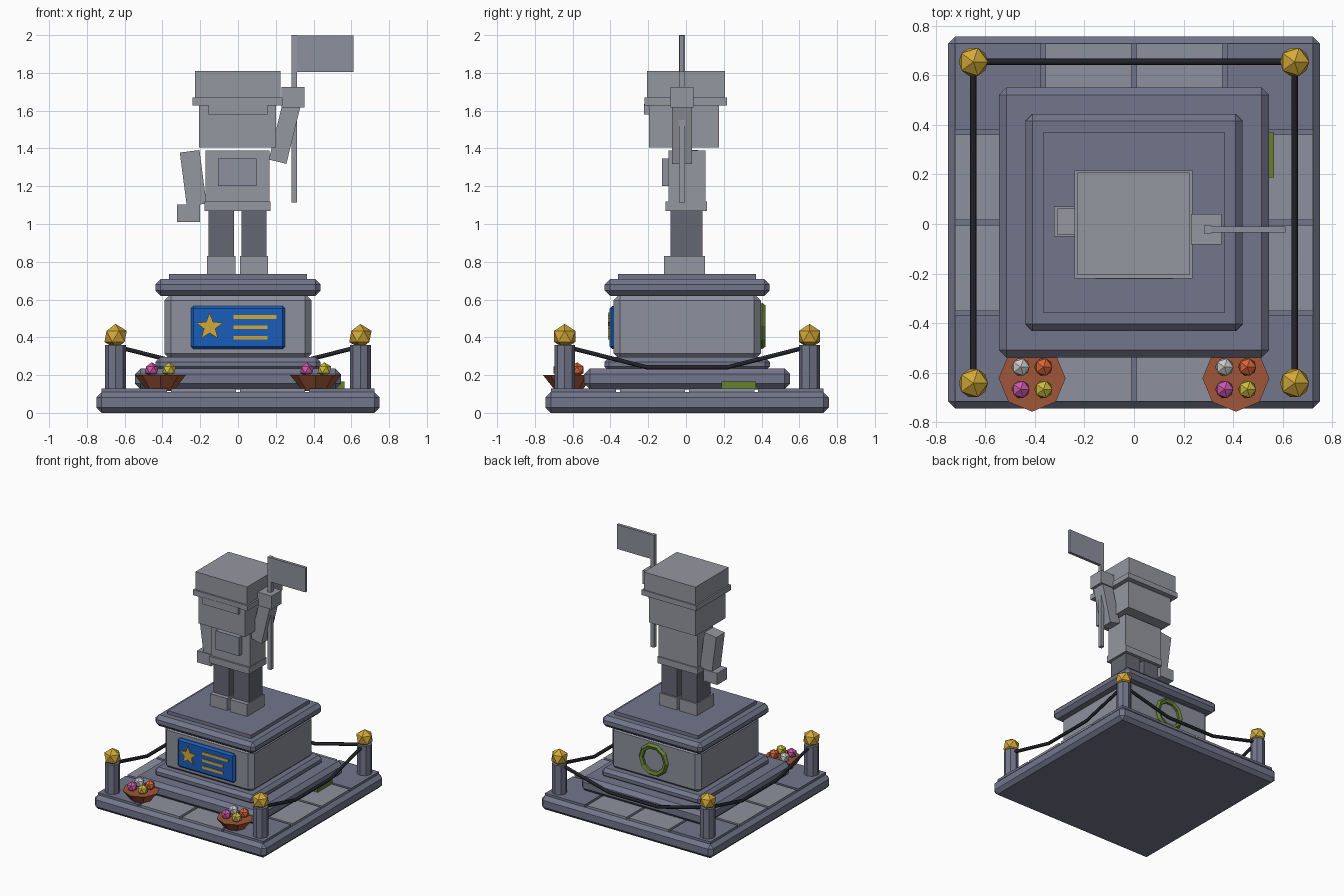
import bpy, bmesh, math
from mathutils import Vector

if "Cube" in bpy.data.objects:
    bpy.data.objects.remove(bpy.data.objects["Cube"])

YO = 0.006  # depth offset of the stonework, the planters overhang the front


def material(name, r, g, b):
    m = bpy.data.materials.new(name)
    m.diffuse_color = (r, g, b, 1)
    m.use_nodes = True
    m.node_tree.nodes["Principled BSDF"].inputs["Base Color"].default_value = m.diffuse_color
    return m


STONE = material("blue_stone", 0.17, 0.18, 0.26)
PALE = material("pale_stone", 0.27, 0.28, 0.34)
DARK = material("dark_stone", 0.13, 0.135, 0.17)
STATUE = material("statue_grey", 0.30, 0.31, 0.35)
GOLD = material("gold", 0.65, 0.40, 0.04)
BLUE = material("plaque_blue", 0.01, 0.11, 0.50)
ROPE = material("rope_black", 0.015, 0.017, 0.022)
GREEN = material("leaf_green", 0.13, 0.22, 0.03)
CLAY = material("clay", 0.35, 0.09, 0.04)
FLOWERS = [("white", material("petal_white", 0.65, 0.65, 0.62), -1, 1),
           ("orange", material("petal_orange", 0.70, 0.13, 0.04), 1, 1),
           ("pink", material("petal_pink", 0.60, 0.10, 0.40), -1, -1),
           ("yellow", material("petal_yellow", 0.60, 0.50, 0.05), 1, -1)]


def finish(name, mat, bevel=0):
    o = bpy.context.object
    o.name = name
    o.data.materials.append(mat)
    if bevel:
        b = o.modifiers.new("chamfer", "BEVEL")
        b.width = bevel
        b.segments = 1
    return o


def box(name, x, y, z, mat, bevel=0, tilt=0):
    """Box from (min, max) ranges, optionally tilted about the y axis."""
    ranges = (x, y, z)
    bpy.ops.mesh.primitive_cube_add(size=1, location=[(a + b) / 2 for a, b in ranges])
    o = bpy.context.object
    size = [b - a for a, b in ranges]
    for v in o.data.vertices:
        v.co = Vector([c * s for c, s in zip(v.co, size)])
    o.rotation_euler.y = tilt
    return finish(name, mat, bevel)


def square(name, half, z, mat, bevel=0):
    return box(name, (-half, half), (YO - half, YO + half), z, mat, bevel)


def gem(name, loc, r, mat):
    bpy.ops.mesh.primitive_ico_sphere_add(subdivisions=1, radius=r, location=loc)
    return finish(name, mat)


def cone(name, r1, r2, z, x, y, mat):
    bpy.ops.mesh.primitive_cone_add(vertices=8, radius1=r1, radius2=r2, depth=z[1] - z[0],
                                    location=(x, y, (z[0] + z[1]) / 2))
    return finish(name, mat)


# Stepped pedestal
square("base_slab", 0.75, (0, 0.11), STONE, 0.028)
square("lower_step", 0.545, (0.125, 0.236), STONE, 0.03)
square("die_foot", 0.438, (0.22, 0.295), STONE, 0.025)
square("pedestal_die", 0.39, (0.28, 0.63), PALE, 0.035)
square("pedestal_cap", 0.437, (0.62, 0.708), STONE, 0.028)
square("cap_plate", 0.365, (0.70, 0.735), STONE)

# Paving on the slab
for i in range(4):
    for j in range(4):
        x, y = (i - 1.5) * 0.366, YO + (j - 1.5) * 0.366
        box("paving_tile", (x - 0.173, x + 0.173), (y - 0.173, y + 0.173),
            (0.10, 0.128), PALE if (i + j) % 3 else STONE)

# Corner posts with finials
for sx in (-1, 1):
    for sy in (-1, 1):
        x, y = sx * 0.648, YO + sy * 0.648
        cone("corner_post", 0.055, 0.055, (0.11, 0.36), x, y, STONE)
        gem("post_finial", (x, y, 0.405), 0.066, GOLD)


# Sagging ropes on the left, right and back
def rope(name, a, b):
    c = bpy.data.curves.new(name, "CURVE")
    c.dimensions = "3D"
    c.bevel_depth = 0.013
    c.bevel_resolution = 1
    c.use_fill_caps = True
    s = c.splines.new("POLY")
    s.points.add(3)
    for k, p in enumerate(s.points):
        t = k / 3
        q = Vector(a).lerp(Vector(b), t)
        p.co = (q.x, q.y + YO, 0.352 - 0.495 * t * (1 - t), 1)
    o = bpy.data.objects.new(name, c)
    bpy.context.collection.objects.link(o)
    c.materials.append(ROPE)


P = 0.648
rope("left_rope", (-P, -P, 0), (-P, P, 0))
rope("right_rope", (P, -P, 0), (P, P, 0))
rope("back_rope", (-P, P, 0), (P, P, 0))

# Plaque with raised star and bars
box("plaque", (-0.25, 0.25), (-0.405, -0.37), (0.338, 0.566), BLUE, 0.014)
for x1, z in ((0.203, 0.508), (0.157, 0.453), (0.157, 0.398)):
    box("plaque_bar", (-0.025, x1), (-0.412, -0.395), (z - 0.01, z + 0.01), GOLD)
bm = bmesh.new()
ring = []
for k in range(10):
    r = 0.032 if k % 2 else 0.076
    a = math.pi / 2 + k * math.pi / 5
    ring.append(bm.verts.new((-0.15 + r * math.cos(a), -0.395, 0.455 + r * math.sin(a))))
face = bm.faces.new(ring)
ext = bmesh.ops.extrude_face_region(bm, geom=[face])
for v in ext["geom"]:
    if isinstance(v, bmesh.types.BMVert):
        v.co.y -= 0.018
bmesh.ops.recalc_face_normals(bm, faces=bm.faces)
mesh = bpy.data.meshes.new("plaque_star")
bm.to_mesh(mesh)
bm.free()
mesh.materials.append(GOLD)
bpy.context.collection.objects.link(bpy.data.objects.new("plaque_star", mesh))

# Wreath on the back and moss by the step
bpy.ops.mesh.primitive_torus_add(major_segments=10, minor_segments=5, major_radius=0.108,
                                 minor_radius=0.021, location=(0, 0.402, 0.46),
                                 rotation=(math.pi / 2, 0, 0))
finish("wreath", GREEN)
box("moss_strip", (0.52, 0.565), (0.188, 0.37), (0.125, 0.165), GREEN)

# Flower pots
for sx in (-1, 1):
    px, py = sx * 0.411, -0.622
    cone("flower_pot", 0.068, 0.135, (0.115, 0.2), px, py, CLAY)
    for name, mat, dx, dy in FLOWERS:
        gem(name + "_flower", (px + dx * 0.046, py + dy * 0.045, 0.228), 0.04, mat)

# Statue: legs and shoes
for x0, x1 in ((-0.164, -0.014), (0.01, 0.16)):
    box("shoe", (x0, x1), (-0.116, 0.10), (0.73, 0.83), STATUE)
    box("leg", (x0 + 0.008, x1 - 0.008), (-0.082, 0.088), (0.82, 1.08), DARK)

# Body and head
box("belt", (-0.177, 0.172), (-0.108, 0.112), (1.068, 1.12), STATUE)
box("torso", (-0.172, 0.168), (-0.093, 0.104), (1.11, 1.39), STATUE)
box("chest_panel", (-0.106, 0.098), (-0.127, -0.08), (1.2, 1.346), PALE)
box("head", (-0.206, 0.2), (-0.197, 0.174), (1.405, 1.64), STATUE)
box("hat_brim", (-0.24, 0.236), (-0.22, 0.216), (1.628, 1.67), STATUE)
box("hat_visor", (-0.155, 0.157), (-0.222, -0.18), (1.58, 1.635), STATUE)
box("hat_crown", (-0.228, 0.224), (-0.206, 0.207), (1.66, 1.81), STATUE)

# Lowered arm
box("lowered_arm", (-0.29, -0.185), (-0.045, 0.063), (1.10, 1.386), STATUE, tilt=-0.13)
box("lowered_hand", (-0.322, -0.2), (-0.05, 0.07), (1.01, 1.102), STATUE)

# Raised arm with flag
box("raised_arm", (0.202, 0.298), (-0.074, 0.032), (1.325, 1.665), STATUE, tilt=0.24)
box("raised_hand", (0.23, 0.352), (-0.082, 0.041), (1.618, 1.725), STATUE)
box("flag_pole", (0.283, 0.313), (-0.038, -0.006), (1.113, 2.0), STATUE)
box("flag", (0.305, 0.612), (-0.034, -0.01), (1.806, 1.998), PALE)
